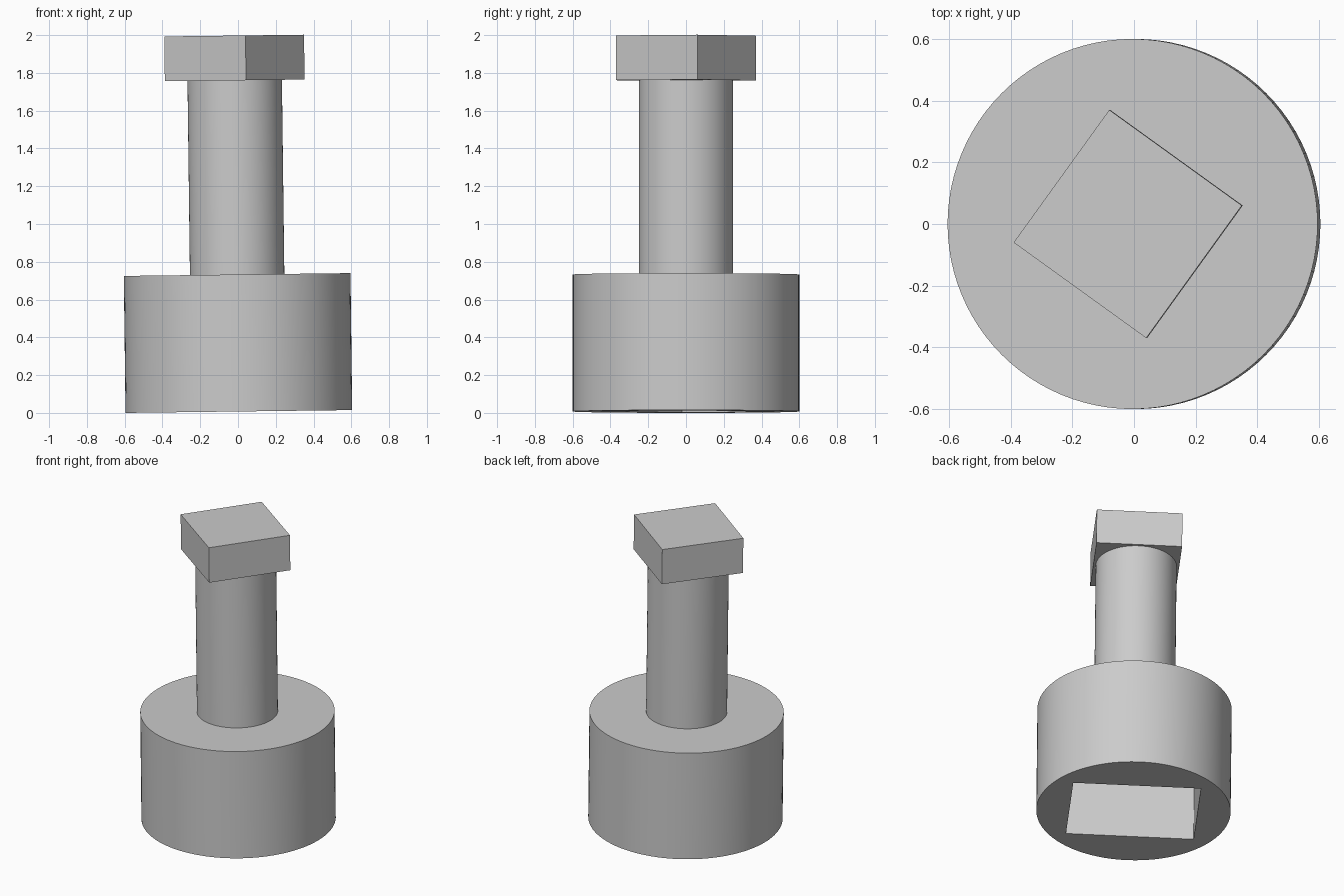
import bpy
import math
from mathutils import Matrix

cube = bpy.data.objects.get("Cube")
if cube:
    bpy.data.objects.remove(cube, do_unlink=True)

# Single plain grey finish
grey = bpy.data.materials.new("plain_grey")
grey.use_nodes = True
color = (0.6, 0.6, 0.6, 1)
grey.diffuse_color = color
grey.node_tree.nodes["Principled BSDF"].inputs["Base Color"].default_value = color

# The whole piece leans very slightly towards -x
LEAN = Matrix.Translation((0.0045, 0, 0.0075)) @ Matrix.Rotation(-0.0125, 4, "Y")
TURN = math.radians(-35.8)


def finish(name, z_mid, turn=0):
    ob = bpy.context.object
    ob.name = name
    ob.data.materials.append(grey)
    ob.matrix_world = LEAN @ Matrix.Translation((0, 0, z_mid)) @ Matrix.Rotation(turn, 4, "Z")
    return ob


def cylinder(name, radius, bottom, top):
    bpy.ops.mesh.primitive_cylinder_add(vertices=96, radius=radius, depth=top - bottom)
    return finish(name, (bottom + top) / 2)


def block(name, length, width, bottom, top):
    bpy.ops.mesh.primitive_cube_add(size=1)
    bpy.context.object.data.transform(Matrix.Diagonal((length, width, top - bottom, 1)))
    return finish(name, (bottom + top) / 2, TURN)


def smooth(ob):
    bpy.ops.object.select_all(action="DESELECT")
    ob.select_set(True)
    bpy.context.view_layer.objects.active = ob
    bpy.ops.object.shade_smooth_by_angle(angle=math.radians(30))


# Round base with a rectangular socket underneath
base = cylinder("base", 0.6, 0, 0.725)
cutter = block("socket_cutter", 0.79, 0.62, -0.1, 0.48)
cutter.hide_render = True
bpy.context.view_layer.update()
bpy.context.view_layer.objects.active = base
cut = base.modifiers.new("socket", "BOOLEAN")
cut.operation = "DIFFERENCE"
cut.solver = "EXACT"
cut.object = cutter
bpy.ops.object.modifier_apply(modifier=cut.name)
bpy.data.objects.remove(cutter, do_unlink=True)
smooth(base)

# Stem and square head
smooth(cylinder("stem", 0.25, 0.725, 1.753))
block("square_head", 0.53, 0.53, 1.753, 1.99)
